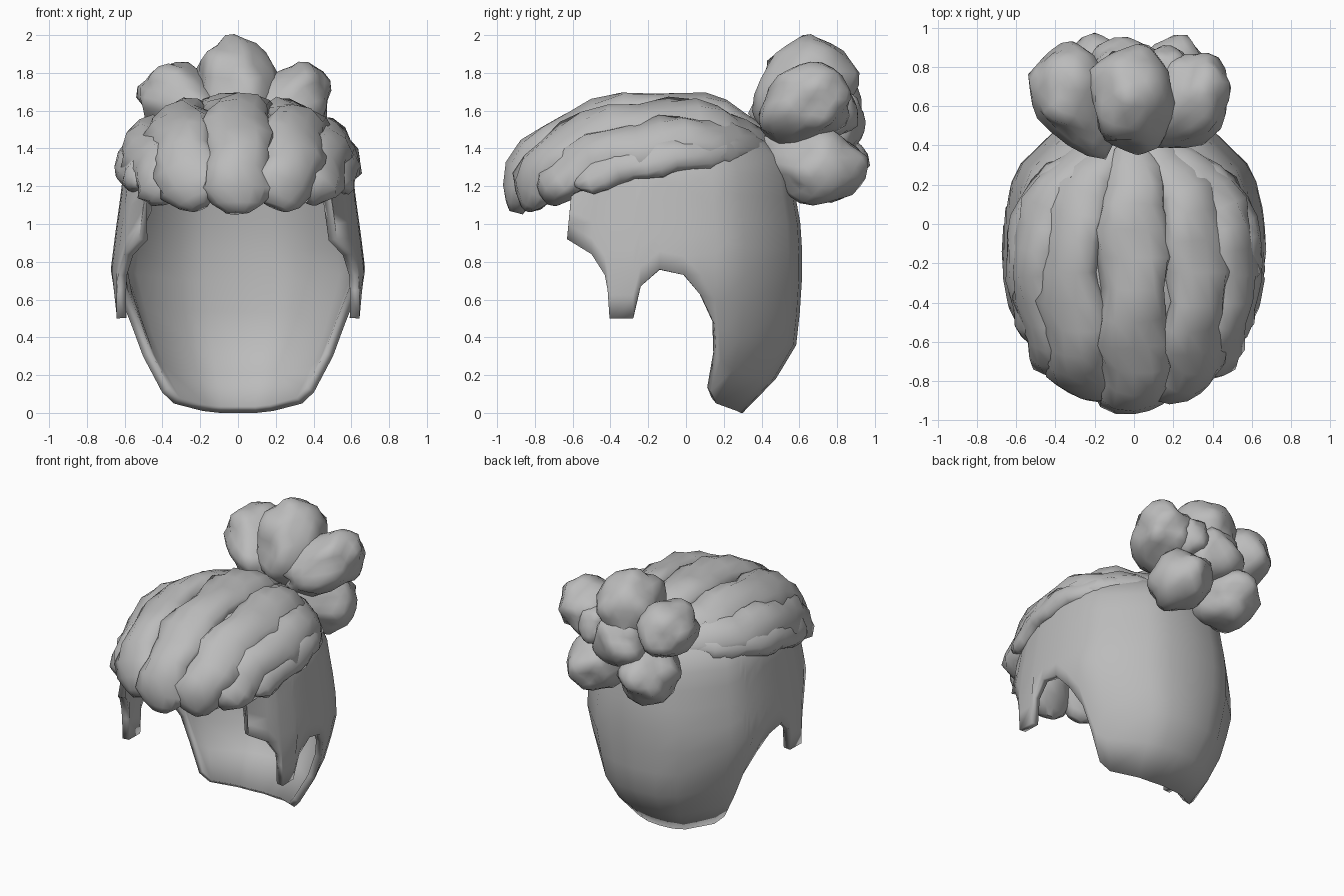
import bpy, bmesh, math, random
from mathutils import Vector, noise

if "Cube" in bpy.data.objects:
    bpy.data.objects.remove(bpy.data.objects["Cube"])

random.seed(4)
grey = bpy.data.materials.new("hair_grey")
grey.diffuse_color = (0.5, 0.5, 0.5, 1)
grey.use_nodes = True
grey.node_tree.nodes["Principled BSDF"].inputs["Base Color"].default_value = grey.diffuse_color


def finish(name, bm, angle=60):
    bmesh.ops.recalc_face_normals(bm, faces=bm.faces)
    mesh = bpy.data.meshes.new(name)
    bm.to_mesh(mesh)
    bm.free()
    mesh.materials.append(grey)
    ob = bpy.data.objects.new(name, mesh)
    bpy.context.collection.objects.link(ob)
    bpy.ops.object.select_all(action='DESELECT')
    ob.select_set(True)
    bpy.context.view_layer.objects.active = ob
    bpy.ops.object.shade_smooth_by_angle(angle=math.radians(angle))
    return ob


def lerp_table(table, z):
    for (z0, *a), (z1, *b) in zip(table, table[1:]):
        if z <= z1:
            t = max(0, (z - z0) / (z1 - z0))
            return [p + (q - p) * t for p, q in zip(a, b)]
    return table[-1][1:]


# Scalp shell: oval slices (height, half width, back depth, front depth)
YC, TOP = -0.12, 1.61
SLICES = [(0, .36, .42, .76), (.1, .43, .54, .76), (.33, .55, .70, .76), (.6, .635, .73, .76),
          (.75, .675, .735, .76), (.95, .65, .735, .76), (1.2, .615, .69, .70)]


def slice_at(z):
    a, b, f = lerp_table(SLICES, min(z, 1.2))
    if z > 1.2:
        k = math.sqrt(max(0, 1 - ((z - 1.2) / (TOP - 1.2)) ** 2))
        a, b, f = a * k, b * k, f * k
    return a, b, f


def scalp_point(t, z):
    a, b, f = slice_at(z)
    s, c = math.sin(t), math.cos(t)
    if s < 0 and z < .75:        # sideburns hang straight down
        a += (.675 - a) * min(1, -s * 3)
    p = 2.3                      # slightly squared oval
    x = math.copysign(max(0, 1 - abs(s) ** p) ** (1 / p), c) if abs(c) > 1e-6 else 0
    return Vector((a * x, YC + s * (b if s > 0 else f), z))


# Hairline as (y, z), from temple over sideburn and ear to nape
HAIRLINE = [(-.63, .92), (-.5, .84), (-.43, .73), (-.415, .65),
            (-.405, .5), (-.28, .5), (-.24, .67), (-.14, .76), (-.01, .73), (.08, .62),
            (.15, .47), (.16, .3), (.13, .11), (.16, .05), (.27, .01)]
columns = [(-math.pi / 2, 1.3), (-1.2, 1.27), (-.85, 1.24), (-.76, 1.2)]
for y, z in HAIRLINE:
    a, b, f = slice_at(z)
    t = math.asin(max(-1, min(1, (y - YC) / (b if y > YC else f))))
    columns.append((max(t, columns[-1][0] + .012), z))
columns += [(1.36, 0.0), (math.pi / 2, 0.0)]
ring = columns + [(math.pi - t, z) for t, z in reversed(columns[1:-1])]

bm = bmesh.new()
ROWS = 14
grid = [[bm.verts.new(scalp_point(t, z0 + (TOP - z0) * math.sin(i / ROWS * math.pi / 2)))
         for i in range(ROWS)] for t, z0 in ring]
crown = bm.verts.new((0, YC, TOP))
for c, d in zip(grid, grid[1:] + grid[:1]):
    for i in range(ROWS - 1):
        bm.faces.new((c[i], d[i], d[i + 1], c[i + 1]))
    bm.faces.new((c[-1], d[-1], crown))
scalp = finish("scalp_shell", bm, 75)
mod = scalp.modifiers.new("thickness", 'SOLIDIFY')
mod.thickness, mod.offset = 0.05, -1


# Swept-back strands: lumpy flattened tubes following a smooth path
def spline(pts, t):
    n = len(pts) - 1
    i = min(int(t * n), n - 1)
    u = t * n - i
    p = [Vector(pts[max(0, min(n, i + k))]) for k in (-1, 0, 1, 2)]
    return 0.5 * (2 * p[1] + (p[2] - p[0]) * u + (2 * p[0] - 5 * p[1] + 4 * p[2] - p[3]) * u * u
                  + (3 * p[1] - p[0] - 3 * p[2] + p[3]) * u ** 3)


def strand(name, pts, width, thick, phase):
    bm = bmesh.new()
    rings, N, S = [], 16, 12
    for i in range(N):
        t = (i / (N - 1)) ** 1.15
        p = spline(pts, t)
        tan = (spline(pts, min(1, t + .02)) - spline(pts, max(0, t - .02))).normalized()
        out = p - Vector((0, -.15, 1.0))
        out = (out - tan * out.dot(tan)).normalized()
        side = tan.cross(out)
        taper = min(1, .35 + t * 7, .4 + (1 - t) * 2.2)
        row = []
        for j in range(S):
            a = j / S * math.tau
            r = taper * (1 + .15 * math.sin(2 * a + t * 24 + phase) + random.uniform(-.06, .06))
            row.append(bm.verts.new(p + side * math.cos(a) * width * r
                                    + out * math.sin(a) * thick * r))
        rings.append(row)
    for r, q in zip(rings, rings[1:]):
        for j in range(S):
            k = (j + 1) % S
            bm.faces.new((r[j], r[k], q[k], q[j]))
    bm.faces.new(rings[0])
    bm.faces.new(rings[-1])
    finish(name, bm)


strand("strand_middle", [(0, -.9, 1.06), (0, -.81, 1.34), (0, -.5, 1.54), (0, -.08, 1.6),
                         (0, .22, 1.55), (0, .42, 1.45)], .18, .105, 0)
SIDE_STRANDS = [
    ([(.2, -.85, 1.09), (.28, -.72, 1.34), (.32, -.42, 1.5), (.31, 0, 1.53), (.2, .26, 1.47),
      (.05, .42, 1.42)], .175, .105),
    ([(.36, -.75, 1.14), (.45, -.54, 1.33), (.5, -.1, 1.43), (.36, .22, 1.42),
      (.08, .42, 1.4)], .15, .1),
    ([(.51, -.6, 1.22), (.56, -.32, 1.31), (.565, -.05, 1.36), (.42, .22, 1.39),
      (.1, .42, 1.4)], .1, .07)]
for s, label in ((1, "right"), (-1, "left")):
    for n, (pts, w, h) in enumerate(SIDE_STRANDS):
        strand(f"strand_{label}_{n + 1}", [(s * x, y, z) for x, y, z in pts], w, h, n * 2 + s)

# Bun: teardrop lumps fanning out from the tie point
TIE = Vector((0, .41, 1.45))


def lump(name, centre, radii, seed):
    c = Vector(centre)
    axis = (c - TIE).normalized()
    reach = .87 * (c - TIE).length / (sum(radii) / 3)
    bm = bmesh.new()
    bmesh.ops.create_icosphere(bm, subdivisions=3, radius=1)
    for v in bm.verts:
        n = v.co.normalized()
        k = 1 + .25 * noise.noise(n * 1.6 + Vector((seed * 7.3, 0, 0)))
        d = Vector([n[i] * radii[i] * k for i in range(3)])
        along = d.dot(axis)
        if along < 0:          # draw the inner half out to the tie
            d += axis * along * max(0, reach - 1)
        v.co = c + d
    finish(name, bm)


LUMPS = [((-.02, .66, 1.735), (.21, .25, .245)), ((-.34, .68, 1.67), (.19, .24, .19)),
         ((.32, .66, 1.66), (.18, .22, .18)), ((-.2, .71, 1.31), (.2, .23, .19)),
         ((.2, .71, 1.3), (.2, .23, .19)), ((-.03, .79, 1.54), (.2, .15, .18)),
         ((.17, .78, 1.6), (.14, .13, .14))]
for n, (c, r) in enumerate(LUMPS):
    lump(f"bun_lump_{n + 1}", c, r, n + 1)
